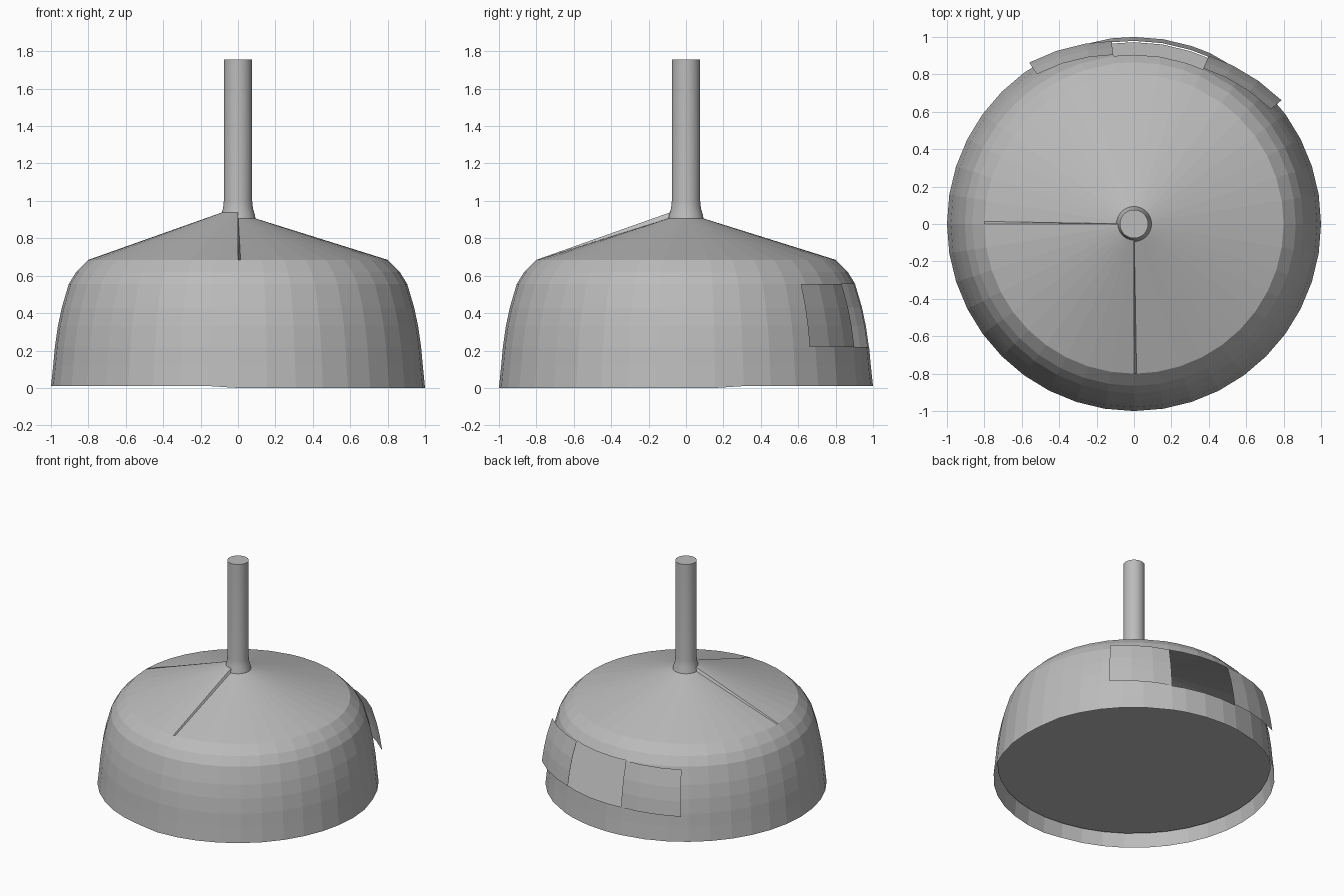
import bpy, bmesh
from math import sin, cos, radians

if "Cube" in bpy.data.objects:
    bpy.data.objects.remove(bpy.data.objects["Cube"], do_unlink=True)

grey = bpy.data.materials.new("plain grey")
grey.use_nodes = True
tone = (0.5, 0.5, 0.5, 1)
grey.diffuse_color = tone
grey.node_tree.nodes["Principled BSDF"].inputs["Base Color"].default_value = tone

# Window in the back wall, in degrees and heights
WIN_A, WIN_B, WIN_LOW, WIN_TOP = 66, 97, 0.22, 0.555
ANGLES = [{63: WIN_A, 99: WIN_B}.get(a, a) for a in range(0, 360, 9)]
WALL = [(1.0, 0.0), (0.988, 0.12), (0.979, WIN_LOW), (0.963, 0.33), (0.942, 0.43),
        (0.905, WIN_TOP), (0.865, 0.62), (0.8, 0.685)]


def polar(r, a, z):
    return (r * cos(radians(a)), r * sin(radians(a)), z)


def sheet(name, angles, rings, place, closed=True, skip=None, caps=(), smooth=False):
    """Skin a grid of rings; place(ring, angle) returns a point."""
    bm = bmesh.new()
    rows = [[bm.verts.new(place(p, a)) for a in angles] for p in rings]
    n = len(angles)
    for i in range(len(rows) - 1):
        for j in range(n if closed else n - 1):
            k = (j + 1) % n
            if skip and skip(rings[i], angles[j]):
                continue
            bm.faces.new((rows[i][j], rows[i][k], rows[i + 1][k], rows[i + 1][j]))
    for c in caps:
        bm.faces.new(rows[c] if c else rows[c][::-1])
    mesh = bpy.data.meshes.new(name)
    bm.to_mesh(mesh)
    bm.free()
    mesh.materials.append(grey)
    obj = bpy.data.objects.new(name, mesh)
    bpy.context.collection.objects.link(obj)
    if smooth:
        bpy.ops.object.select_all(action='DESELECT')
        obj.select_set(True)
        bpy.context.view_layer.objects.active = obj
        bpy.ops.object.shade_smooth_by_angle(angle=radians(35))
    return obj


# Rounded outer wall with an open window and a slightly stepped lower rim
def wall_point(p, a):
    r, z = p
    return polar(r, a, 0.01 if z == 0 and 18 <= a < 270 else z)


sheet("outer_wall", ANGLES, WALL, wall_point,
      skip=lambda p, a: WIN_LOW <= p[1] < WIN_TOP and WIN_A <= a < WIN_B)

# Conical roof, one quarter raised toward the middle
def roof_point(p, a):
    r, z = p
    lift = 0.03 if r < 0.5 and 180 <= a <= 270 else 0
    return polar(r, a, z + lift)


roof_angles = sorted(ANGLES + [179, 271])
sheet("roof", roof_angles, [(0.8, 0.685), (0.075, 0.912)], roof_point)

# Recessed floor, visible from below and through the window
sheet("floor", ANGLES, [(0.972, 0.112), (0.972, 0.118)],
      lambda p, a: polar(p[0], a, p[1]), caps=(0, -1))

# Stem with a flared foot
sheet("stem", range(0, 360, 10),
      [(0.095, 0.9), (0.09, 0.925), (0.08, 0.96), (0.076, 1.0), (0.076, 1.755)],
      lambda p, a: polar(p[0], a, p[1]), caps=(0, -1), smooth=True)

# Two curved shutters that swing out from the sides of the window
SHUTTER = [p for p in WALL if WIN_LOW <= p[1] <= WIN_TOP]
for name, hinge, step in (("left_shutter", WIN_A, -1), ("right_shutter", WIN_B, 1)):
    angles = [hinge + step * s for s in (0, 8, 17, 26)]
    sheet(name, angles if step > 0 else angles[::-1], SHUTTER,
          lambda p, a: polar(p[0] + 0.006 + 0.0017 * abs(a - hinge), a, p[1]), closed=False)
